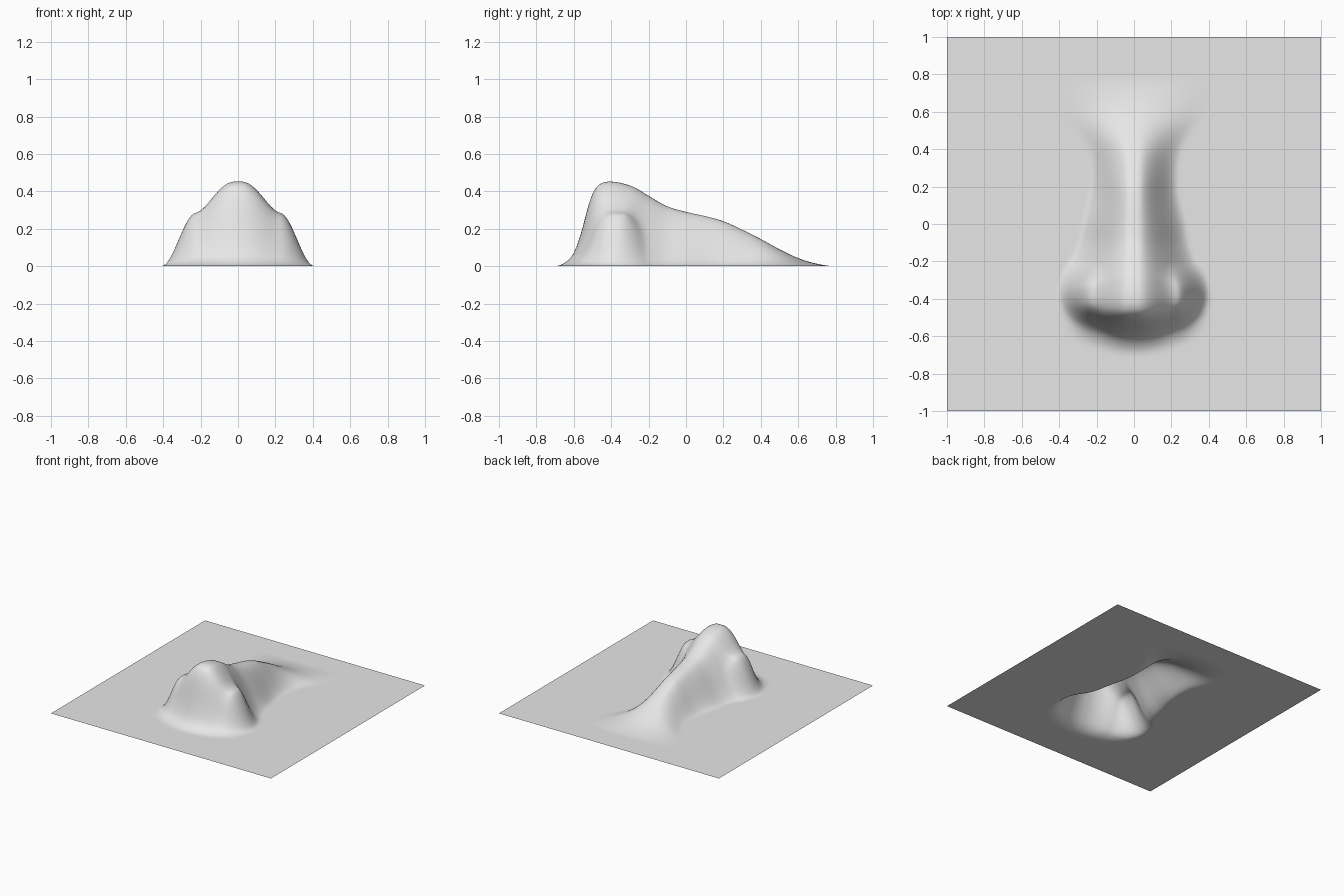
import bpy
import bmesh

cube = bpy.data.objects.get("Cube")
if cube:
    bpy.data.objects.remove(cube, do_unlink=True)

# Height of the ridge line along y, then half width of the bridge base along y
FRONT = [(-.71, 0), (-.65, .017), (-.6, .07), (-.56, .18), (-.52, .33),
         (-.49, .405), (-.46, .437), (-.41, .45)]
RIDGE = [(-.41, .45), (-.3, .428), (-.2, .375), (-.1, .32), (0, .29), (.1, .268),
         (.2, .24), (.3, .195), (.4, .145), (.5, .09), (.6, .043), (.7, .013), (.8, 0)]
WIDTH = [(-.4, .42), (-.25, .37), (-.12, .31), (0, .285), (.2, .24), (.4, .26), (.6, .38), (.8, .45)]


def curve(points, t):
    """Smooth curve through the points, clamped at both ends."""
    if t <= points[0][0]:
        return points[0][1]
    if t >= points[-1][0]:
        return points[-1][1]
    last = len(points) - 1
    i = next(n for n in range(last) if t < points[n + 1][0])

    def slope(n):
        if n in (0, last):
            return 0
        (xa, ya), (xb, yb) = points[n - 1], points[n + 1]
        return (yb - ya) / (xb - xa)

    (xa, ya), (xb, yb) = points[i], points[i + 1]
    span = xb - xa
    u = (t - xa) / span
    ease = u * u * (3 - 2 * u)
    bend = u * (1 - u) * span * ((1 - u) * slope(i) - u * slope(i + 1))
    return ya + (yb - ya) * ease + bend


def fall(start, end, t):
    """Eases from one down to zero between start and end."""
    u = min(max((t - start) / (end - start), 0), 1)
    return 1 - u * u * (3 - 2 * u)


def nose_height(x, y):
    x = abs(x)
    # Front wall, curving back towards the sides
    wall = curve(FRONT, y - .8 * x * x) / FRONT[-1][1]
    # Tip and bridge
    bridge = curve(RIDGE, y) * fall(.02, curve(WIDTH, y), x)
    # Nostril wing, rounded off towards the back
    side = x + 1.2 * max(0, y + .4) ** 2
    wing = .28 * fall(.23, .41, side) * fall(-.33, -.1, y + .3 * (x - .2))
    return max(wall, 0) * (max(bridge, 0) ** 7 + wing ** 7) ** (1 / 7)


# One open sheet with the nose raised out of it
bm = bmesh.new()
bmesh.ops.create_grid(bm, x_segments=160, y_segments=160, size=1)
for v in bm.verts:
    v.co.z = nose_height(v.co.x, v.co.y)
bmesh.ops.smooth_vert(bm, verts=[v for v in bm.verts if not v.is_boundary],
                      factor=.5, use_axis_z=True)
for f in bm.faces:
    f.smooth = True
mesh = bpy.data.meshes.new("nose_sheet")
bm.to_mesh(mesh)
bm.free()

# Plain grey material
grey = bpy.data.materials.new("light_grey")
grey.use_nodes = True
colour = (.8, .8, .8, 1)
grey.diffuse_color = colour
grey.node_tree.nodes["Principled BSDF"].inputs["Base Color"].default_value = colour
mesh.materials.append(grey)

nose = bpy.data.objects.new("nose_sheet", mesh)
bpy.context.scene.collection.objects.link(nose)
